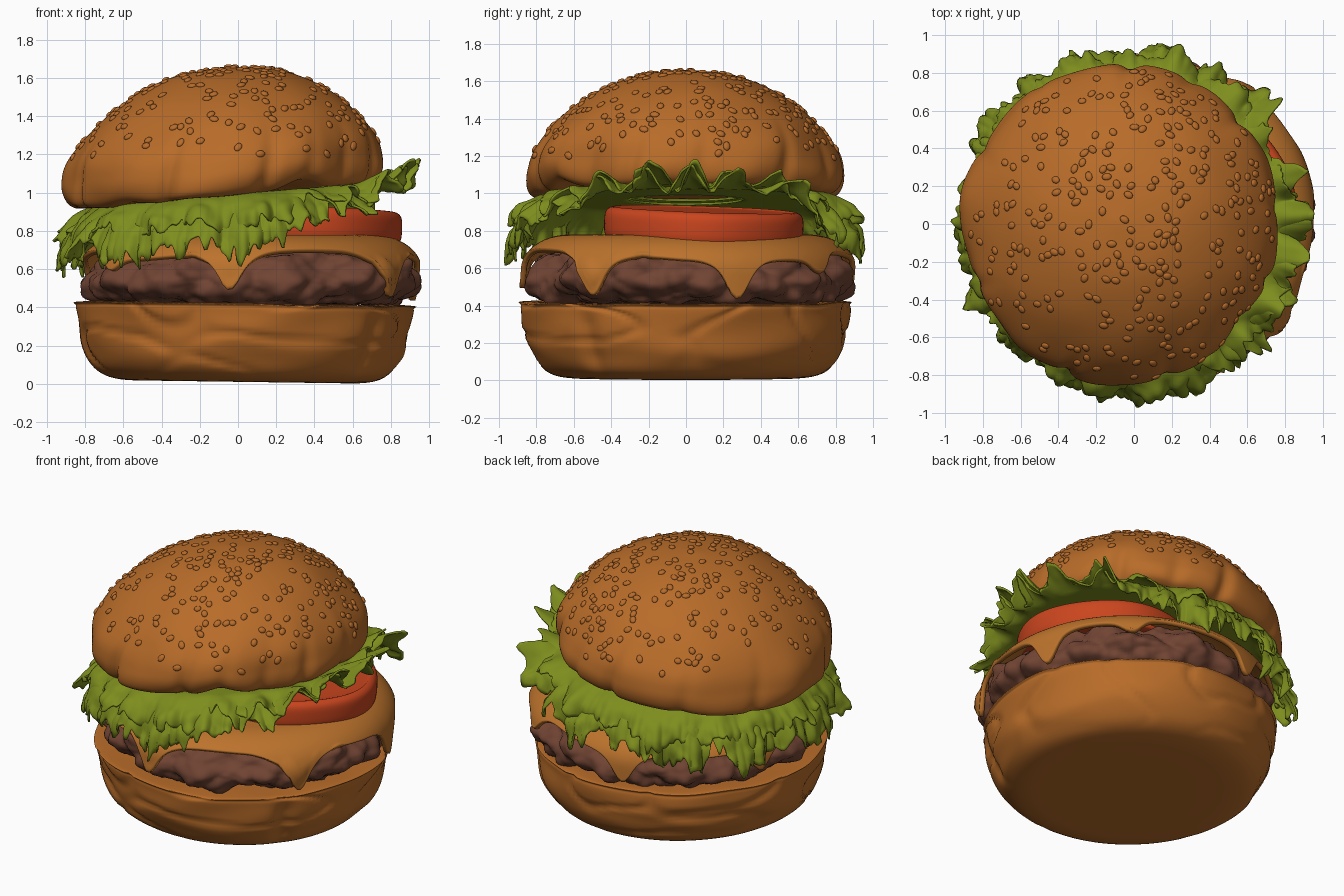
import bpy, bmesh, random
from math import sin, cos, pi, radians, exp, degrees
from mathutils import Vector, Matrix, noise

random.seed(4)
cube = bpy.data.objects.get("Cube")
if cube:
    bpy.data.objects.remove(cube)


def material(name, rgb):
    m = bpy.data.materials.new(name)
    m.use_nodes = True
    m.diffuse_color = (*rgb, 1)
    m.node_tree.nodes["Principled BSDF"].inputs["Base Color"].default_value = (*rgb, 1)
    return m


BUN = material("toasted bun", (0.48, 0.15, 0.022))
SEED = material("sesame", (0.47, 0.148, 0.024))
PATTY = material("grilled beef", (0.165, 0.058, 0.033))
CHEESE = material("melted cheese", (0.5, 0.17, 0.025))
LEAF = material("lettuce green", (0.21, 0.27, 0.013))
TOMATO = material("tomato red", (0.59, 0.06, 0.013))


def finish(name, bm, mat):
    mesh = bpy.data.meshes.new(name)
    bm.normal_update()
    bm.to_mesh(mesh)
    bm.free()
    mesh.materials.append(mat)
    mesh.shade_smooth()
    obj = bpy.data.objects.new(name, mesh)
    bpy.context.collection.objects.link(obj)
    return obj


def smooth_path(points, steps):
    """Catmull-Rom curve through (radius, height) points."""
    p = [Vector(q) for q in points]
    p = [p[0]] + p + [p[-1]]
    out = []
    for i in range(1, len(p) - 2):
        a, b, c, d = p[i - 1:i + 3]
        for k in range(steps):
            t = k / steps
            out.append(0.5 * (2 * b + (c - a) * t + (2 * a - 5 * b + 4 * c - d) * t * t
                              + (3 * b - a - 3 * c + d) * t ** 3))
    return out + [p[-1]]


def surface(name, rows, segs, mat, place, matrix=Matrix(), cap_start=True, cap_end=True):
    """Rings of vertices where place(row, angle) gives each position."""
    bm = bmesh.new()
    rings = [[bm.verts.new(place(r, 2 * pi * s / segs)) for s in range(segs)] for r in rows]
    for lo, hi in zip(rings, rings[1:]):
        for s in range(segs):
            n = (s + 1) % segs
            bm.faces.new((lo[s], lo[n], hi[n], hi[s]))
    if cap_start:
        bm.faces.new(rings[0][::-1])
    if cap_end:
        bm.faces.new(rings[-1])
    bm.transform(matrix)
    return finish(name, bm, mat)


def polar(r, a, z):
    return Vector((r * cos(a), r * sin(a), z))


def bump(a, centre, width):
    """Soft peak around an angle, both in degrees."""
    d = (degrees(a) - centre + 180) % 360 - 180
    return exp(-(d / width) ** 2)


def tilted(x, y, z, about_x, about_y):
    return (Matrix.Translation((x, y, z)) @ Matrix.Rotation(radians(about_y), 4, 'Y')
            @ Matrix.Rotation(radians(about_x), 4, 'X'))


# Bottom bun: flat base, full sides, soft wrinkles
def bottom_warp(p, a):
    r, z = p
    side = max(0, min(1, (r - 0.6) * 5)) * min(1, z * 8)
    q = polar(r, a, z * 2.5)
    fold = 1 - abs(noise.noise(q * 1.9 + Vector((3, 1, 7)))) * 8
    r += side * (0.024 * noise.noise(q * 2.2) - 0.018 * max(0, fold))
    r -= side * 0.03 * bump(a, -38, 4) * max(0, min(1, (0.4 - z) * 10))
    return polar(r, a, z + side * 0.012 * noise.noise(q * 3))


surface("bottom_bun", smooth_path([(0.02, 0), (0.4, 0), (0.64, 0.003), (0.76, 0.045), (0.83, 0.14),
        (0.865, 0.25), (0.878, 0.35), (0.877, 0.39), (0.855, 0.41), (0.5, 0.4), (0.02, 0.4)], 5),
        192, BUN, bottom_warp, tilted(0.03, 0, 0.012, 0, 0.8))


# Beef patty: clustered lumps
def patty_warp(p, a):
    r, z = p
    q = polar(r, a, z)
    lump = 0.5 - noise.voronoi(q * 5)[0][0]
    fine = 0.4 - noise.voronoi(q * 11)[0][0]
    out = polar(1, a, (z - 0.56) * 4).normalized()
    return q + out * (0.12 * lump + 0.04 * fine) * min(1, r * 2)


patty = surface("beef_patty", smooth_path([(0.03, 0.41), (0.6, 0.41), (0.78, 0.43), (0.86, 0.5), (0.865, 0.57),
                (0.8, 0.65), (0.66, 0.69), (0.03, 0.7)], 7), 256, PATTY, patty_warp,
                Matrix.Translation((0.065, 0.015, 0)))

# Cheese slice: rolls over the shoulder of the patty, then runs down in drips
DRIPS = [(-97, 0.2), (-35, 0.21), (17, 0.22), (52, 0.13), (104, 0.2), (160, 0.16), (-145, 0.1)]
SHOULDER = 0.34


def cheese_warp(t, a):
    reach = 0.245 + 0.07 * noise.noise(polar(1.8, a, 9))
    reach += sum(depth * (0.6 * bump(a, c, 4.5) + 0.4 * bump(a, c, 9)) for c, depth in DRIPS)
    if t < 0.4:
        return polar(0.64 * t / 0.4, a, 0.765)
    s = reach * (t - 0.4) / 0.6
    bend = min(1, s / SHOULDER) * pi / 2
    run = max(0, s - SHOULDER)
    return polar(0.64 + 0.245 * sin(bend), a, 0.765 - 0.18 * (1 - cos(bend)) - run)


cheese = surface("cheese_slice", [0.01 + 0.99 * i / 36 for i in range(37)], 240, CHEESE, cheese_warp,
                 Matrix.Translation((0.065, 0.015, 0)), True, False)
wrap = cheese.modifiers.new("rest on patty", 'SHRINKWRAP')
wrap.target = patty
wrap.wrap_mode = 'OUTSIDE'
wrap.offset = 0.016
cheese.modifiers.new("soften", 'SMOOTH').iterations = 2
thick = cheese.modifiers.new("thickness", 'SOLIDIFY')
thick.thickness = 0.03
thick.offset = 0

# Tomato slice
surface("tomato_slice", smooth_path([(0.02, -0.08), (0.3, -0.08), (0.49, -0.085), (0.525, -0.065),
        (0.532, 0), (0.525, 0.06), (0.49, 0.085), (0.43, 0.075), (0.02, 0.075)], 4), 96, TOMATO,
        lambda p, a: polar(p[0] * (1 + 0.012 * cos(5 * a)), a, p[1]), tilted(0.32, 0.095, 0.83, -2, 2))


# Lettuce: ruffled sheets that hang down, but lift over the tomato
def lettuce(name, seed, reach, hang, lift):
    def place(t, a):
        ring = polar(1, a, seed)
        d = (degrees(a) + 8 + 180) % 360 - 180
        up = exp(-(d / 57) ** 8)
        outer = max(0, (t - 0.45) / 0.55)
        scallop = abs(sin(4.5 * a + seed + 0.9 * noise.noise(ring * 1.3))) ** 0.6
        teeth = noise.noise(ring * 10) * 0.2 + noise.noise(ring * 26) * 0.24
        length = (0.7 + 0.33 * scallop + teeth * outer ** 3) * (1 - 0.65 * bump(a, 27, 7))
        s = outer * length
        wave = sin(17 * a + 3 * noise.noise(ring * 2.5) + seed) + 0.7 * noise.noise(ring * 11)
        base = 0.3 + 0.43 * min(1, t / 0.45)
        r = base + (reach - 0.73) * (s * up + (1 - up) * sin(min(s, 1) * pi / 2))
        r += 0.035 * wave * s + 0.06 * noise.noise(ring * 6) * s + 0.05 * noise.noise(ring * 22) * s ** 2
        rest = 0.975 + 0.085 * (r * cos(a) + 0.09) + lift
        z = rest - hang * (1 - up) * s ** 1.4 + up * s * (0.03 - 0.11 * bump(a, -50, 16))
        z += (0.025 + 0.045 * up) * s * sin(21 * a + 4 * noise.noise(ring * 2) + 1)
        crinkle = noise.noise(Vector((r * cos(a), r * sin(a), z)) * 13 + Vector((seed, 0, 0)))
        return polar(r + 0.025 * crinkle * s, a, z + 0.025 * crinkle * s)
    leaf = surface(name, [i / 24 for i in range(25)], 640, LEAF, place, Matrix(), False, False)
    leaf.modifiers.new("thickness", 'SOLIDIFY').thickness = 0.012


lettuce("lower_lettuce", 2.0, 0.92, 0.27, -0.02)
lettuce("upper_lettuce", 5.3, 0.9, 0.17, 0.0)

# Top bun: leaning dome with creases and lobes around its rim
CREASES = [-112, -75, -58, -40, -22, 4, 38, 62, 84, 118, 150, -160]


def top_warp(p, a):
    r, z = p
    low = max(0, 1 - z / 0.4) * min(1, r / 0.7)
    q = polar(r, a, z)
    r += 0.045 * low * noise.noise(q * 3) + 0.014 * min(1, r * 2) * noise.noise(q * 3.5)
    r -= low * sum((0.03 + 0.015 * sin(c)) * bump(a - 0.25 * z, c, 3) for c in CREASES)
    z += 0.05 * bump(a, -58, 9) * low + 0.015 * low * noise.noise(q * 4)
    return polar(r, a, z) + Vector((0.09 * z, 0, 0))


top_bun = surface("top_bun", smooth_path([(0.02, 0.01), (0.4, 0.01), (0.72, 0), (0.8, 0.012), (0.835, 0.06),
                  (0.838, 0.14), (0.8, 0.26), (0.67, 0.42), (0.5, 0.545), (0.28, 0.64), (0.02, 0.675)], 6),
                  224, BUN, top_warp, tilted(-0.08, 0, 0.98, 0, -4.8))

# Sesame seeds scattered over the dome
faces = [f for f in top_bun.data.polygons if f.center.z > 1.17 and f.normal.z > 0.15]
weights = [f.area * min(1, (f.center.z - 1.12) * 4) for f in faces]
spots = []
for f in random.choices(faces, weights, k=480):
    if len(spots) < 290 and all((f.center - c).length > 0.036 for c, n in spots):
        spots.append((f.center.copy(), f.normal.copy()))
bm = bmesh.new()
for centre, normal in spots:
    turn = normal.to_track_quat('Z', 'Y').to_matrix().to_4x4()
    spin = Matrix.Rotation(random.uniform(0, pi), 4, 'Z')
    size = Matrix.Diagonal((random.uniform(0.022, 0.027), 0.019, 0.011, 1))
    bmesh.ops.create_uvsphere(bm, u_segments=12, v_segments=6, radius=1,
                              matrix=Matrix.Translation(centre + normal * 0.002) @ turn @ spin @ size)
finish("sesame_seeds", bm, SEED)
